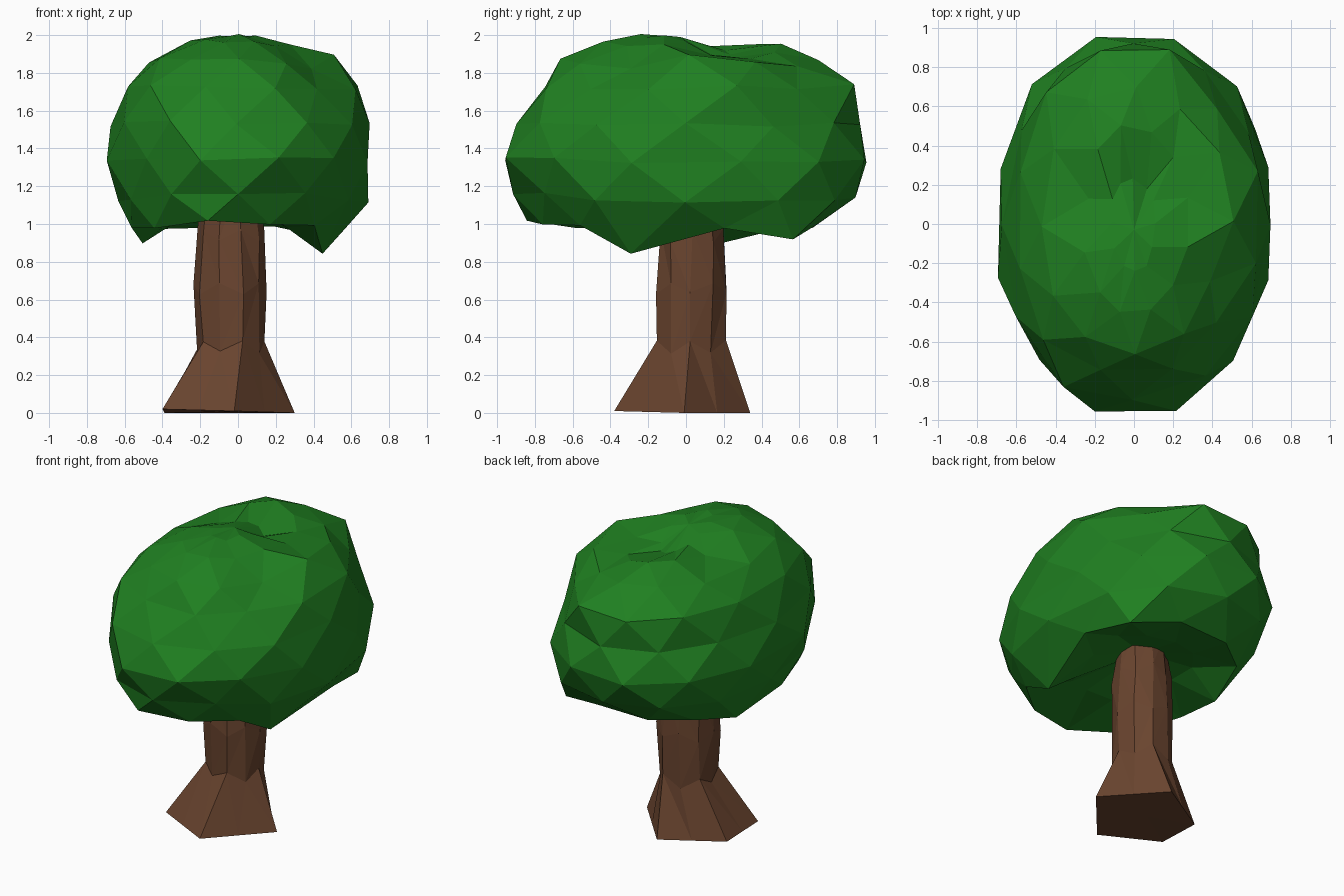
import bpy, bmesh, random
from math import cos, sin, pi, copysign, exp
from mathutils import Vector

random.seed(4)

if "Cube" in bpy.data.objects:
    bpy.data.objects.remove(bpy.data.objects["Cube"])


def make_material(name, colour):
    mat = bpy.data.materials.new(name)
    mat.use_nodes = True
    mat.diffuse_color = (*colour, 1)
    shader = mat.node_tree.nodes["Principled BSDF"]
    shader.inputs["Base Color"].default_value = (*colour, 1)
    shader.inputs["Roughness"].default_value = 0.9
    return mat


def jitter(amount):
    return Vector([random.uniform(-amount, amount) for axis in "xyz"])


def loft(name, rings, bottom, top, material):
    """Skin equal rings of points with triangles and close both ends."""
    bm = bmesh.new()
    loops = [[bm.verts.new(point) for point in ring] for ring in rings]
    ends = bm.verts.new(bottom), bm.verts.new(top)
    count = len(loops[0])
    for i in range(count):
        j = (i + 1) % count
        bm.faces.new((ends[0], loops[0][j], loops[0][i]))
        bm.faces.new((ends[1], loops[-1][i], loops[-1][j]))
        for level, (low, high) in enumerate(zip(loops, loops[1:])):
            # Diagonals alternate from one band to the next
            if level % 2 == 0:
                bm.faces.new((low[i], low[j], high[i]))
                bm.faces.new((low[j], high[j], high[i]))
            else:
                bm.faces.new((low[i], low[j], high[j]))
                bm.faces.new((low[i], high[j], high[i]))
    bmesh.ops.recalc_face_normals(bm, faces=bm.faces[:])
    mesh = bpy.data.meshes.new(name)
    bm.to_mesh(mesh)
    bm.free()
    mesh.materials.append(material)
    obj = bpy.data.objects.new(name, mesh)
    bpy.context.collection.objects.link(obj)


leaf_green = make_material("leaf green", (0.014, 0.215, 0.015))
bark_brown = make_material("bark brown", (0.142, 0.058, 0.028))

# Trunk: five splayed root corners rising into a faceted ten-sided column
corners = [Vector(c) for c in ((0.3, -0.01, 0), (-0.02, 0.34, 0), (-0.39, 0.12, 0),
                               (-0.4, -0.2, 0.02), (-0.02, -0.38, 0.01))]
foot = []
for corner, following in zip(corners, corners[1:] + corners[:1]):
    foot += [corner, (corner + following) / 2]

trunk_rings = [foot]
for height, radius, wave in ((0.35, 0.185, 0.03), (0.66, 0.192, -0.03),
                             (0.94, 0.182, 0.03), (1.2, 0.15, 0)):
    ring = []
    for i in range(len(foot)):
        angle = 2 * pi * i / len(foot)
        lift = wave if i % 2 == 0 else -wave
        ring.append(Vector((radius * cos(angle) - 0.04, radius * sin(angle) + 0.03,
                            height + lift)) + jitter(0.01))
    trunk_rings.append(ring)
loft("trunk", trunk_rings, (-0.1, 0, 0.005), (-0.04, 0.03, 1.22), bark_brown)

# Canopy: height, then reach to -x, +x, -y and +y
levels = (
    (1.05, 0.32, 0.34, 0.45, 0.40),
    (0.99, 0.59, 0.58, 0.80, 0.68),
    (1.14, 0.65, 0.70, 0.89, 0.89),
    (1.34, 0.71, 0.71, 0.985, 0.98),
    (1.53, 0.67, 0.69, 0.90, 0.92),
    (1.73, 0.61, 0.65, 0.77, 0.92),
    (1.86, 0.46, 0.50, 0.67, 0.71),
    (1.95, 0.25, 0.28, 0.47, 0.49),
    (1.98, 0.12, 0.12, 0.24, 0.22),
)
# Lumps and dents: centre, size, push
lumps = (
    ((0.5, -0.25, 0.98), 0.22, (-0.12, -0.08, -0.17)),   # low lobe, front left
    ((-0.54, 0.2, 0.98), 0.18, (0.08, -0.02, -0.1)),     # low lobe, right side
    ((0.42, 0.5, 0.99), 0.2, (0.07, 0.06, -0.06)),       # low lobe, back left
    ((-0.15, -0.78, 1.05), 0.22, (0, -0.06, 0.02)),      # upright front rim
    ((0.4, -0.7, 1.08), 0.2, (-0.03, 0.06, 0.02)),       # undercut, front left
    ((-0.43, -0.66, 1.54), 0.17, (-0.03, -0.11, 0.01)),  # bulge, front right
    ((-0.5, -0.62, 1.3), 0.14, (0.05, 0.05, 0)),         # undercut below bulge
    ((0.46, 0.62, 1.75), 0.22, (-0.06, -0.08, -0.03)),   # flattened back left
    ((-0.08, -0.3, 1.97), 0.25, (0, 0, 0.03)),           # front crown
    ((-0.22, 0.45, 1.95), 0.18, (0, 0.04, 0.03)),        # back crown
    ((0.2, 0.42, 1.95), 0.16, (0, 0, -0.06)),            # slope beside back crown
    ((0.46, 0.06, 1.87), 0.16, (0.03, 0.02, 0.06)),      # shoulder peak
    ((0.42, -0.38, 1.75), 0.24, (-0.07, 0.07, -0.05)),   # notch below the peak
    ((0.05, 0.18, 1.96), 0.16, (0, 0, -0.11)),           # dip between crowns
    ((-0.25, 0.13, 1.95), 0.13, (0, 0, -0.06)),          # dip, right end
    ((0.27, 0.13, 1.95), 0.13, (0, 0, -0.06)),           # dip, left end
)
SIDES = 12


def rounded(value):
    return copysign(abs(value) ** 0.92, value)


def push_lumps(point):
    moved = point.copy()
    for centre, size, push in lumps:
        distance = (point - Vector(centre)).length / size
        moved += Vector(push) * exp(-distance * distance)
    return moved


canopy_rings = []
for level, (height, right, left, front, back) in enumerate(levels):
    ring = []
    for i in range(SIDES):
        angle = 2 * pi * (i + (level % 2) / 2) / SIDES
        x, y = rounded(cos(angle)), rounded(sin(angle))
        point = Vector((x * (left if x > 0 else right),
                        y * (back if y > 0 else front), height))
        ring.append(push_lumps(point + jitter(0.014)))
    canopy_rings.append(ring)
loft("canopy", canopy_rings, (-0.04, 0.03, 1.14), (0, -0.03, 1.99), leaf_green)
